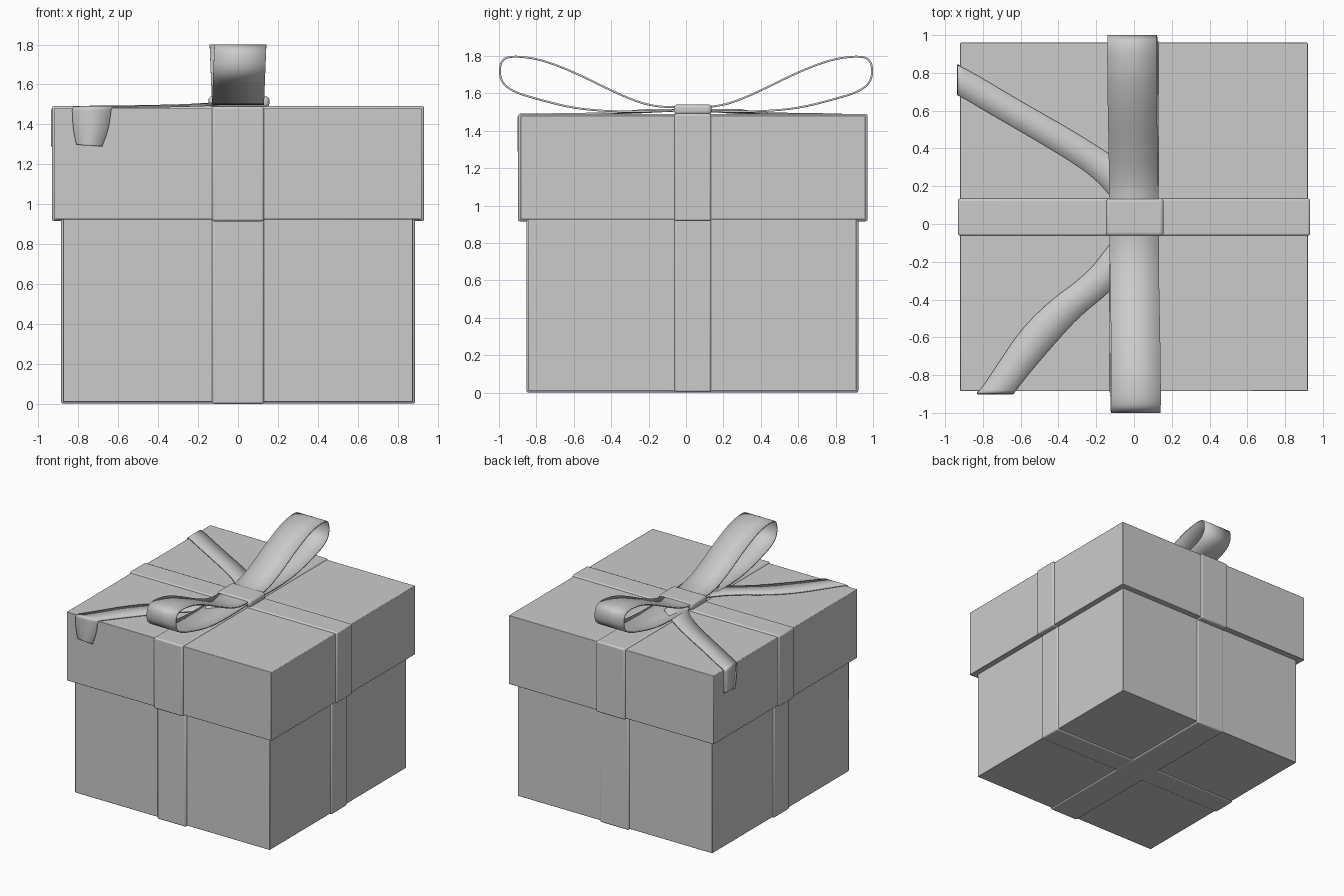
import bpy
from mathutils import Vector


def smooth(obj):
    bpy.ops.object.select_all(action='DESELECT')
    obj.select_set(True)
    bpy.context.view_layer.objects.active = obj
    bpy.ops.object.shade_smooth_by_angle()


def block(name, lo, hi, bevel, segments=2):
    """Rounded box between two opposite corners."""
    lo, hi = Vector(lo), Vector(hi)
    bpy.ops.mesh.primitive_cube_add(size=1, location=(lo + hi) / 2)
    obj = bpy.context.object
    obj.name = name
    obj.scale = hi - lo
    bpy.ops.object.transform_apply(location=False, rotation=False)
    mod = obj.modifiers.new("bevel", 'BEVEL')
    mod.width, mod.segments = bevel, segments
    smooth(obj)
    return obj


def chaikin(pts, rounds=3):
    """Corner-cutting smoothing that keeps both end points."""
    pts = [Vector(p) for p in pts]
    for _ in range(rounds):
        out = [pts[0]]
        for a, b in zip(pts, pts[1:]):
            out += [a.lerp(b, 0.25), a.lerp(b, 0.75)]
        pts = out + [pts[-1]]
    return pts


def strip(name, left, right, notch=0.0, thickness=0.01):
    """Ribbon strip between two edge paths, with an optional swallowtail end."""
    left, right = chaikin(left), chaikin(right)
    verts = []
    for a, b in zip(left, right):
        verts += [a, (a + b) / 2, b]
    verts[-2] = verts[-2] + Vector((0, 0, notch))
    faces = []
    for i in range(len(left) - 1):
        for j in (0, 1):
            k = 3 * i + j
            faces.append((k, k + 1, k + 4, k + 3))
    mesh = bpy.data.meshes.new(name)
    mesh.from_pydata(verts, [], faces)
    obj = bpy.data.objects.new(name, mesh)
    bpy.context.collection.objects.link(obj)
    mod = obj.modifiers.new("solidify", 'SOLIDIFY')
    mod.thickness, mod.offset = thickness, 0
    smooth(obj)


# Box body and lid
block("box_body", (-0.875, -0.842, 0.01), (0.875, 0.912, 1.0), 0.004)
block("box_lid", (-0.92, -0.885, 0.925), (0.92, 0.96, 1.482), 0.004)

# Flat ribbons crossing around the body and the lid
block("body_ribbon_front_back", (-0.13, -0.853, 0), (0.13, 0.922, 0.95), 0.012, 3)
block("body_ribbon_sides", (-0.886, -0.062, 0.002), (0.886, 0.135, 0.95), 0.012, 3)
block("lid_ribbon_front_back", (-0.13, -0.898, 0.915), (0.13, 0.971, 1.49), 0.012, 3)
block("lid_ribbon_sides", (-0.932, -0.062, 0.917), (0.932, 0.135, 1.492), 0.012, 3)

# Bow loops: side profile (distance, height), sideways drift
loop = [(0.0, 1.526), (0.14, 1.527), (0.25, 1.55), (0.4, 1.615), (0.55, 1.69),
        (0.7, 1.755), (0.82, 1.79), (0.95, 1.80), (0.995, 1.765), (0.995, 1.67),
        (0.93, 1.61), (0.78, 1.565), (0.6, 1.52), (0.4, 1.503), (0.2, 1.503),
        (0.0, 1.51)]
for name, s in (("bow_loop_front", -1), ("bow_loop_back", 1)):
    edges = []
    for x in (-0.13, 0.13):
        edges.append([(x - s * 0.012 * max(0, (z - 1.5) / 0.3), s * y, z) for y, z in loop])
    strip(name, *edges)

# Knot band over the middle of the bow
block("bow_knot", (-0.148, -0.064, 1.485), (0.157, 0.137, 1.541), 0.02, 4)

# Tails draped across the lid and over its edge
strip("bow_tail_front",
      [(0.0, 0.06, 1.512), (-0.13, -0.11, 1.505), (-0.25, -0.265, 1.497), (-0.45, -0.41, 1.492),
       (-0.6, -0.56, 1.49), (-0.72, -0.74, 1.488), (-0.80, -0.86, 1.488),
       (-0.83, -0.895, 1.487), (-0.83, -0.896, 1.45), (-0.825, -0.897, 1.37), (-0.81, -0.897, 1.30)],
      [(0.0, -0.20, 1.512), (-0.07, -0.29, 1.505), (-0.13, -0.36, 1.497), (-0.29, -0.49, 1.492),
       (-0.4, -0.61, 1.49), (-0.53, -0.76, 1.488), (-0.61, -0.86, 1.488),
       (-0.635, -0.895, 1.487), (-0.637, -0.896, 1.45), (-0.65, -0.897, 1.37), (-0.68, -0.897, 1.29)],
      notch=0.035)
strip("bow_tail_side",
      [(0.0, 0.0, 1.512), (-0.1, 0.12, 1.505), (-0.2, 0.235, 1.497), (-0.33, 0.33, 1.492),
       (-0.6, 0.49, 1.49), (-0.8, 0.605, 1.488), (-0.89, 0.66, 1.488),
       (-0.93, 0.68, 1.487), (-0.931, 0.682, 1.45), (-0.932, 0.69, 1.37), (-0.932, 0.71, 1.29)],
      [(0.0, 0.28, 1.512), (-0.07, 0.33, 1.505), (-0.13, 0.37, 1.497), (-0.3, 0.48, 1.492),
       (-0.6, 0.65, 1.49), (-0.8, 0.77, 1.488), (-0.89, 0.82, 1.488),
       (-0.93, 0.84, 1.487), (-0.931, 0.842, 1.45), (-0.932, 0.845, 1.37), (-0.932, 0.84, 1.30)],
      notch=0.035)
